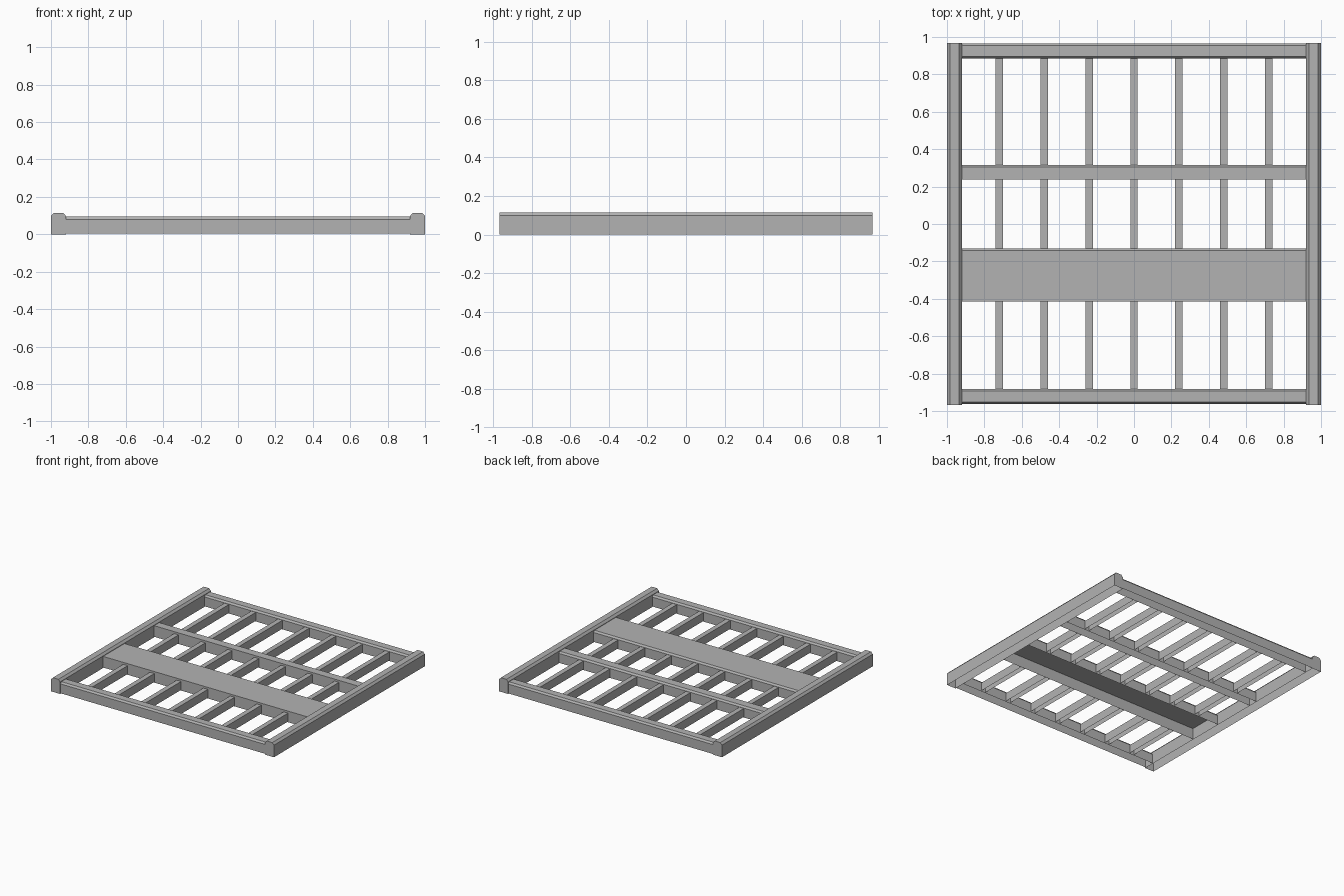
import bpy, bmesh

if "Cube" in bpy.data.objects:
    bpy.data.objects.remove(bpy.data.objects["Cube"])

grey = bpy.data.materials.new("plain grey")
grey.diffuse_color = (0.45, 0.45, 0.45, 1)
grey.use_nodes = True
grey.node_tree.nodes["Principled BSDF"].inputs["Base Color"].default_value = grey.diffuse_color


def channel(name, profile, start, end, axis, caps):
    """Sweep an open-bottomed (across, z) profile along x or y."""
    def point(a, z, t):
        return (t, a, z) if axis == 'x' else (a, t, z)
    bm = bmesh.new()
    rings = [[bm.verts.new(point(a, z, t)) for a, z in profile] for t in (start, end)]
    for i in range(len(profile) - 1):
        bm.faces.new((rings[0][i], rings[0][i + 1], rings[1][i + 1], rings[1][i]))
    if caps:
        for ring in rings:
            bm.faces.new(ring)
    bmesh.ops.recalc_face_normals(bm, faces=bm.faces)
    # the top sheet of the channel must face up
    top = max(bm.faces, key=lambda f: abs(f.normal.z) * f.calc_area())
    if top.normal.z < 0:
        bmesh.ops.reverse_faces(bm, faces=bm.faces)
    mesh = bpy.data.meshes.new(name)
    bm.to_mesh(mesh)
    bm.free()
    mesh.materials.append(grey)
    obj = bpy.data.objects.new(name, mesh)
    bpy.context.collection.objects.link(obj)
    return obj


def profile(a0, a1, bottom, top, c0, c1, drop):
    """Hollow section with chamfered upper corners, open underneath."""
    pts = [(a0, bottom)]
    pts += [(a0, top - drop), (a0 + c0, top)] if c0 else [(a0, top)]
    pts += [(a1 - c1, top), (a1, top - drop)] if c1 else [(a1, top)]
    return pts + [(a1, bottom)]


# tall side rails with closed ends
for side, x0 in (("left", -1.0), ("right", 0.92)):
    channel(side + "_rail", profile(x0, x0 + 0.08, 0, 0.115, 0.015, 0.015, 0.017),
            -0.967, 0.967, 'y', True)

# cross members: front to back, (y range, front chamfer, back chamfer)
beams = {
    "front_beam": (-0.962, -0.882, 0.011, 0.011),
    "wide_plank": (-0.415, -0.13, 0, 0.011),
    "middle_beam": (0.238, 0.315, 0, 0.011),
    "back_beam": (0.885, 0.965, 0.011, 0.011),
}
for name, (y0, y1, c0, c1) in beams.items():
    channel(name, profile(y0, y1, 0.004, 0.094, c0, c1, 0.014), -0.92, 0.92, 'x', False)

# thin slats between the cross members
edges = list(beams.values())
for bay in range(3):
    for i in range(-3, 4):
        x = i * 0.24
        channel(f"slat_{bay + 1}_{i + 4}", profile(x - 0.02, x + 0.02, 0.01, 0.078, 0, 0, 0),
                edges[bay][1], edges[bay + 1][0], 'y', False)
